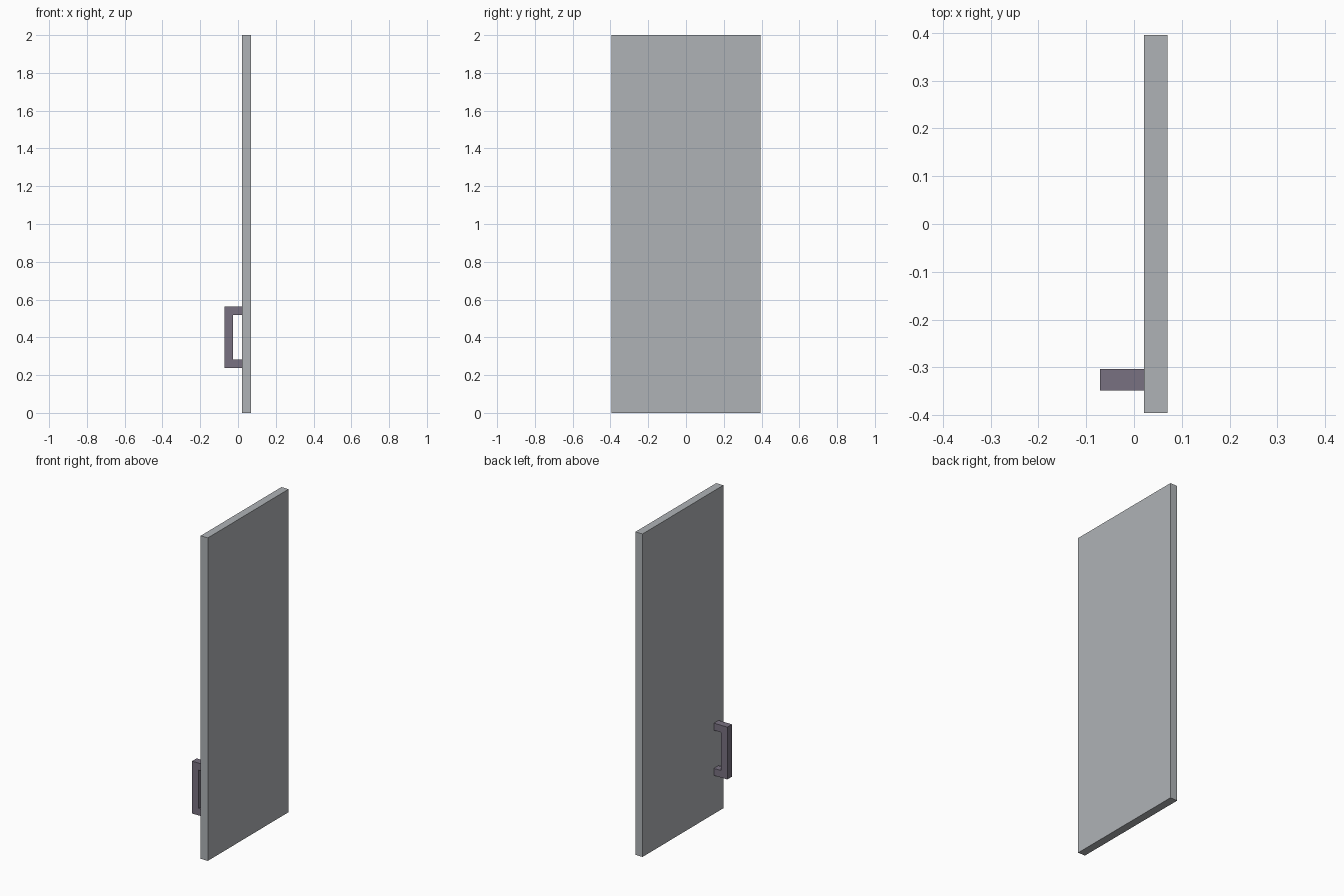
import bpy, bmesh

cube = bpy.data.objects.get("Cube")
if cube:
    bpy.data.objects.remove(cube, do_unlink=True)


def make_material(name, colour):
    mat = bpy.data.materials.new(name)
    mat.use_nodes = True
    mat.diffuse_color = (*colour, 1)
    mat.node_tree.nodes["Principled BSDF"].inputs["Base Color"].default_value = (*colour, 1)
    return mat


def extrude_profile(name, profile, y0, y1, mat):
    """Extrude an (x, z) outline along y."""
    bm = bmesh.new()
    face = bm.faces.new([bm.verts.new((x, y0, z)) for x, z in profile])
    new = bmesh.ops.extrude_face_region(bm, geom=[face])["geom"]
    verts = [v for v in new if isinstance(v, bmesh.types.BMVert)]
    bmesh.ops.translate(bm, verts=verts, vec=(0, y1 - y0, 0))
    bmesh.ops.recalc_face_normals(bm, faces=bm.faces)
    mesh = bpy.data.meshes.new(name)
    bm.to_mesh(mesh)
    bm.free()
    mesh.materials.append(mat)
    obj = bpy.data.objects.new(name, mesh)
    bpy.context.collection.objects.link(obj)
    return obj


panel_grey = make_material("panel grey", (0.43, 0.45, 0.47))
handle_grey = make_material("handle purple grey", (0.19, 0.165, 0.22))

# Door panel
back, front = 0.07, 0.021
extrude_profile("door_panel", [(back, 0), (back, 2), (front, 2), (front, 0)],
                -0.395, 0.395, panel_grey)

# Bracket handle: a C-shaped outline, mirrored about its middle height
outer, inner, mid = -0.071, -0.026, 0.4
upper = [(front, mid + 0.118), (inner, mid + 0.118)]
rim = [(outer, mid + 0.162), (front, mid + 0.162)]
lower = [(x, 2 * mid - z) for x, z in reversed(upper)]
lower_rim = [(x, 2 * mid - z) for x, z in reversed(rim)]
extrude_profile("door_handle", rim + upper + lower + lower_rim,
                -0.348, -0.303, handle_grey)
